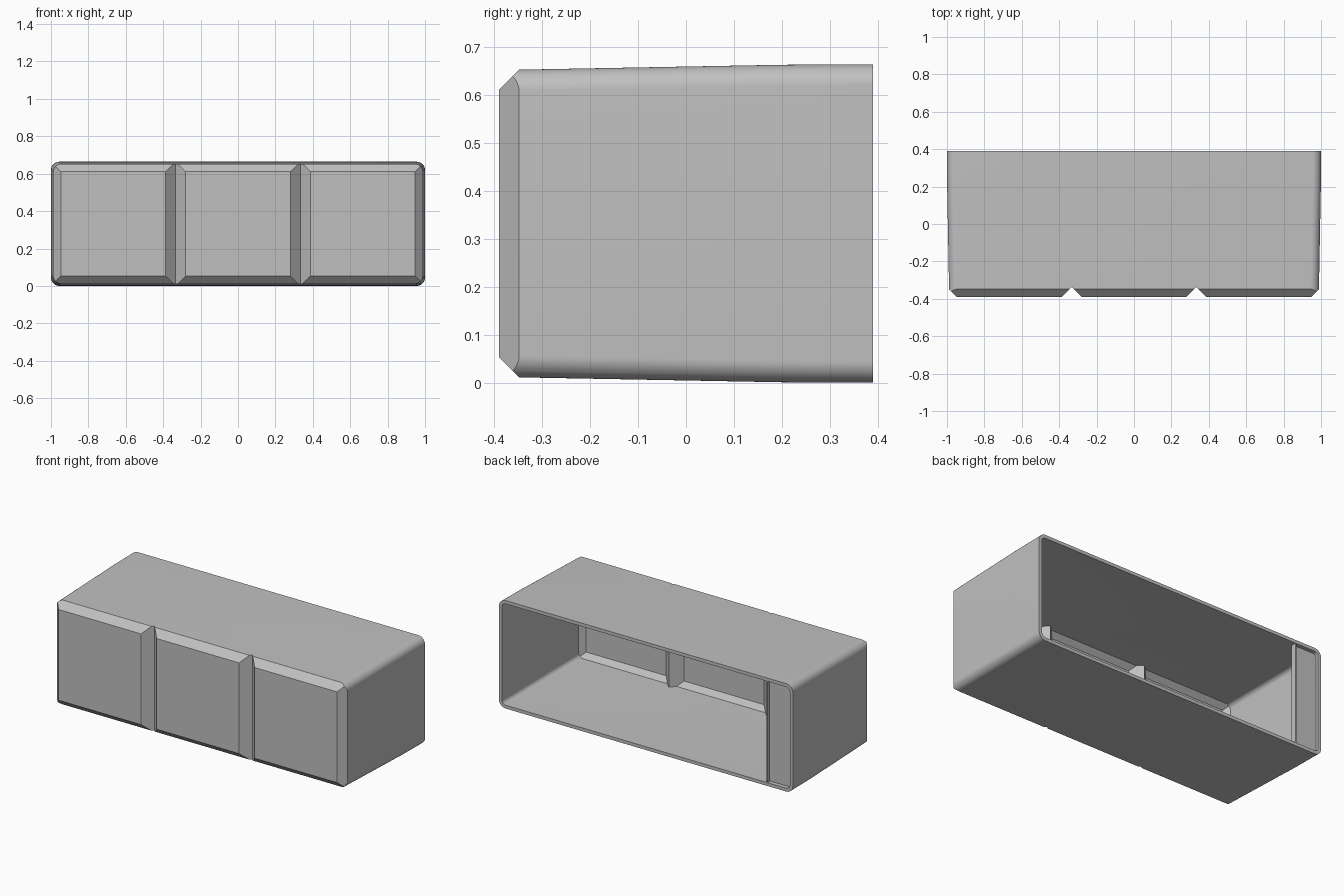
import bpy, bmesh, math
from mathutils import Vector

cube = bpy.data.objects.get("Cube")
if cube:
    bpy.data.objects.remove(cube)

grey = bpy.data.materials.new("plain grey")
grey.use_nodes = True
colour = (0.53, 0.53, 0.53, 1)
grey.diffuse_color = colour
grey.node_tree.nodes["Principled BSDF"].inputs["Base Color"].default_value = colour

HEIGHT, BACK, FRONT = 0.664, 0.39, -0.39
MID = HEIGHT / 2
WALL, RADIUS, CHAMFER = 0.02, 0.045, 0.041
ROOT2 = math.sqrt(2)


def make_object(name, bm):
    bmesh.ops.recalc_face_normals(bm, faces=bm.faces)
    mesh = bpy.data.meshes.new(name)
    bm.to_mesh(mesh)
    bm.free()
    mesh.materials.append(grey)
    obj = bpy.data.objects.new(name, mesh)
    bpy.context.collection.objects.link(obj)
    return obj


def section(bm, y, half_x, half_z, radius, steps=12):
    """Rounded rectangle across the body at depth y."""
    ring = []
    for i, (sx, sz) in enumerate([(1, 1), (-1, 1), (-1, -1), (1, -1)]):
        for s in range(steps + 1):
            a = math.radians(90) * (i + s / steps)
            ring.append(bm.verts.new((sx * (half_x - radius) + radius * math.cos(a), y,
                                      MID + sz * (half_z - radius) + radius * math.sin(a))))
    return ring


def loft(bm, rings):
    for a, b in zip(rings, rings[1:]):
        for i in range(len(a)):
            j = (i + 1) % len(a)
            bm.faces.new((a[i], a[j], b[j], b[i]))
    bm.faces.new(rings[0])
    bm.faces.new(rings[-1])


def body(name, inset, back):
    """Drafted rounded block with chamfered front edges, shrunk by inset."""
    bm = bmesh.new()
    front = FRONT + inset
    rings = [section(bm, y, 1 - d - inset, MID - d - inset, RADIUS - inset)
             for y, d in ((back, 0), (0.2, 0.001), (front, 0.012))]
    loft(bm, rings)
    # The four front chamfers are planar cuts
    for sx, sz in ((1, 0), (-1, 0), (0, 1), (0, -1)):
        point = Vector((sx * (0.988 - CHAMFER), FRONT, MID + sz * (MID - 0.012 - CHAMFER)))
        normal = Vector((sx, -1, sz)).normalized()
        cut = bmesh.ops.bisect_plane(bm, geom=bm.verts[:] + bm.edges[:] + bm.faces[:],
                                     plane_co=point - normal * inset, plane_no=normal,
                                     clear_outer=True)
        edges = [e for e in cut["geom_cut"] if isinstance(e, bmesh.types.BMEdge)]
        bmesh.ops.contextual_create(bm, geom=edges)
    return make_object(name, bm)


def groove(x, inset):
    """Upright V-shaped prism that cuts a groove into the front."""
    bm = bmesh.new()
    apex = FRONT + 0.053 + inset * ROOT2
    outer = FRONT - 0.1
    w = apex - outer
    tri = [bm.verts.new((x + dx, y, -0.1)) for dx, y in ((0, apex), (w, outer), (-w, outer))]
    face = bm.faces.new(tri)
    ext = bmesh.ops.extrude_face_region(bm, geom=[face])
    bmesh.ops.translate(bm, vec=(0, 0, HEIGHT + 0.2),
                        verts=[v for v in ext["geom"] if isinstance(v, bmesh.types.BMVert)])
    return make_object("groove_cutter", bm)


def subtract(obj, cutter):
    bpy.context.view_layer.objects.active = obj
    mod = obj.modifiers.new("cut", "BOOLEAN")
    mod.operation, mod.solver, mod.object = "DIFFERENCE", "EXACT", cutter
    bpy.ops.object.modifier_apply(modifier=mod.name)
    bpy.data.objects.remove(cutter)


def box(name, low, high):
    bm = bmesh.new()
    bmesh.ops.create_cube(bm, size=1)
    low, high = Vector(low), Vector(high)
    for v in bm.verts:
        v.co = (low + high) / 2 + Vector(a * b for a, b in zip(v.co, high - low))
    return make_object(name, bm)


# Hollow shell, open at the back, with two front grooves followed inside
shell = body("shell", 0, BACK)
cavity = body("cavity_cutter", WALL, BACK + 0.1)
for gx in (-1 / 3, 1 / 3):
    subtract(shell, groove(gx, 0))
    subtract(cavity, groove(gx, WALL))
subtract(shell, cavity)

bpy.ops.object.select_all(action="DESELECT")
shell.select_set(True)
bpy.context.view_layer.objects.active = shell
bpy.ops.object.shade_smooth_by_angle(angle=math.radians(25))

# Recessed strip closing one end of the opening, with a raised lip on its edge
edge = -0.82
inner = WALL - 0.004
box("end_panel", (-1 + inner, BACK - 0.035, inner + 0.008),
    (edge, BACK - 0.02, HEIGHT - inner - 0.008))
box("end_panel_lip", (edge - 0.008, BACK - 0.035, inner),
    (edge, BACK - 0.002, HEIGHT - inner))
